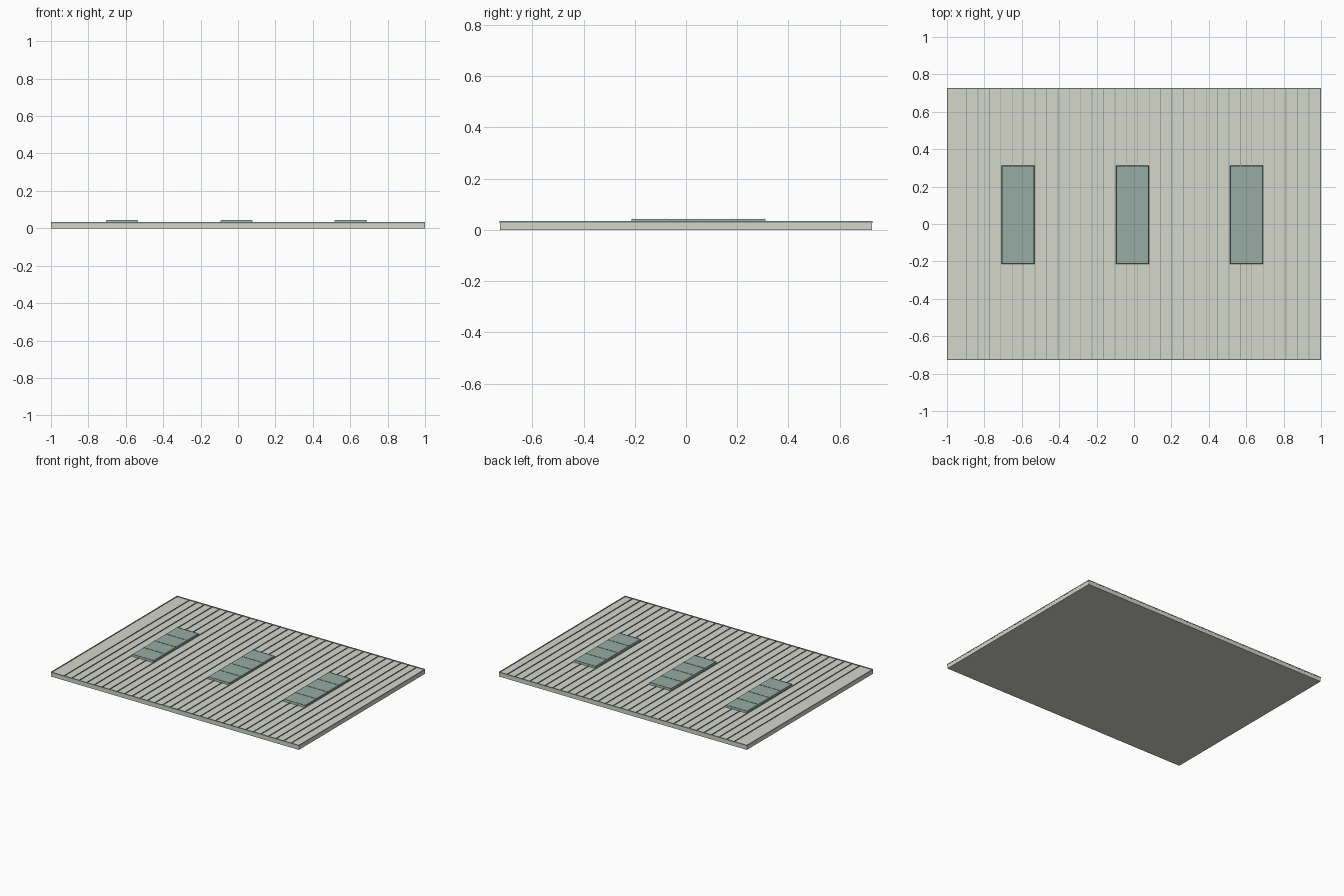
import bpy
import bmesh
from mathutils import Matrix

if "Cube" in bpy.data.objects:
    bpy.data.objects.remove(bpy.data.objects["Cube"], do_unlink=True)


def material(name, rgb):
    mat = bpy.data.materials.new(name)
    mat.use_nodes = True
    color = (*rgb, 1)
    mat.diffuse_color = color
    bsdf = mat.node_tree.nodes["Principled BSDF"]
    bsdf.inputs["Base Color"].default_value = color
    bsdf.inputs["Roughness"].default_value = 0.8
    return mat


PANEL = material("pale grey panel", (0.66, 0.675, 0.59))
TEAL = material("grey teal metal and glass", (0.31, 0.41, 0.375))


def add_box(bm, x0, x1, y0, y1, z0, z1, inset=0):
    """Box between limits; inset tapers the top inward."""
    size = Matrix.Diagonal((x1 - x0, y1 - y0, z1 - z0, 1))
    centre = ((x0 + x1) / 2, (y0 + y1) / 2, (z0 + z1) / 2)
    made = bmesh.ops.create_cube(bm, size=1, matrix=Matrix.Translation(centre) @ size)
    for v in made["verts"]:
        if v.co.z > centre[2]:
            v.co.x -= inset if v.co.x > centre[0] else -inset
            v.co.y -= inset if v.co.y > centre[1] else -inset


def finish(bm, name, mat):
    mesh = bpy.data.meshes.new(name)
    bm.to_mesh(mesh)
    bm.free()
    mesh.materials.append(mat)
    obj = bpy.data.objects.new(name, mesh)
    bpy.context.collection.objects.link(obj)
    return obj


def box(name, mat, *limits, inset=0):
    bm = bmesh.new()
    add_box(bm, *limits, inset=inset)
    return finish(bm, name, mat)


HX, HY, TOP = 1.0, 0.727, 0.03

# Main slab
box("roof_slab", PANEL, -HX + 0.001, HX - 0.001, -HY + 0.001, HY - 0.001, 0, TOP)

# Edge trim around the top of the slab
RIM = 0.006
bm = bmesh.new()
for s in (-1, 1):
    x0, x1 = sorted((s * HX, s * (HX - RIM)))
    y0, y1 = sorted((s * HY, s * (HY - RIM)))
    add_box(bm, x0, x1, -HY, HY, TOP - 0.003, TOP + 0.004)
    add_box(bm, -HX + RIM, HX - RIM, y0, y1, TOP - 0.003, TOP + 0.004)
finish(bm, "top_edge_trim", TEAL)

# Standing seams running front to back
STEP = 0.061
bm = bmesh.new()
for i in range(31):
    x = 0.935 - i * STEP
    add_box(bm, x - 0.002, x + 0.002, -HY, HY, TOP - 0.002, TOP + 0.005)
finish(bm, "standing_seams", TEAL)

# Three skylights, each a tapered curb with thin cross bars
Y0, Y1, HALF, CURB = -0.215, 0.312, 0.088, 0.043
for name, x in (("right", -0.62), ("middle", -0.008), ("left", 0.602)):
    box(f"{name}_skylight", TEAL, x - HALF, x + HALF, Y0, Y1,
        TOP - 0.002, CURB, inset=0.003)
    bm = bmesh.new()
    for i in range(5):
        y = Y0 + 0.005 + i * 0.129
        add_box(bm, x - HALF + 0.004, x + HALF - 0.004, y - 0.001, y + 0.001,
                CURB - 0.002, CURB + 0.002)
    finish(bm, f"{name}_skylight_bars", TEAL)
